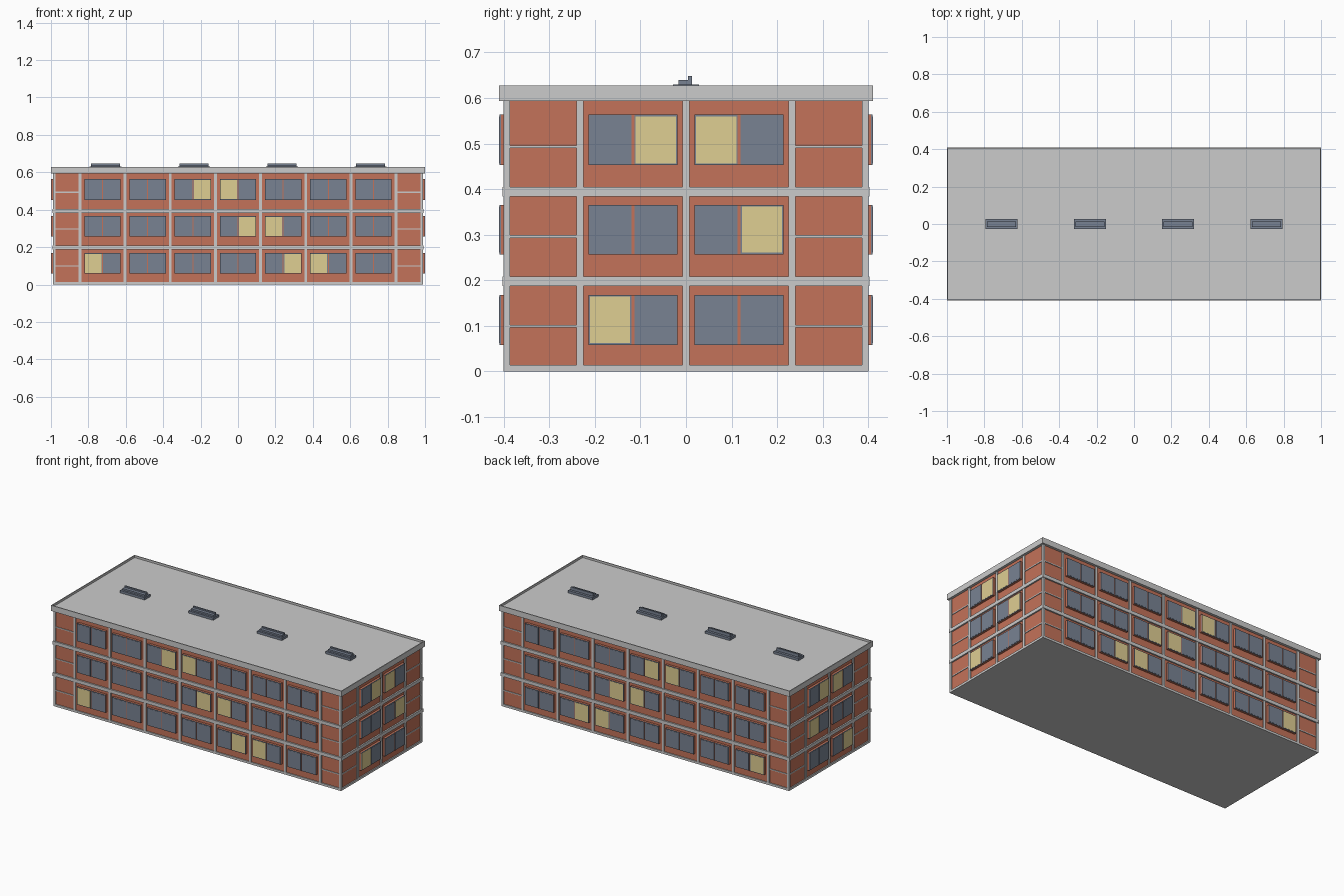
import bpy, bmesh
from mathutils import Matrix, Vector

if "Cube" in bpy.data.objects:
    bpy.data.objects.remove(bpy.data.objects["Cube"])

X, Y = 0.99, 0.40            # outer faces of the concrete grid
BAY, END = 0.2415, 0.233     # bay widths on long and short sides
FLOORS = [(0.113, 0.110), (0.311, 0.109), (0.508, 0.111)]  # window centre z, height


def mat(name, rgb):
    m = bpy.data.materials.new(name)
    m.diffuse_color = (*rgb, 1)
    m.use_nodes = True
    m.node_tree.nodes["Principled BSDF"].inputs["Base Color"].default_value = m.diffuse_color
    return m


brick = mat("brick", (0.55, 0.17, 0.10))
slate = mat("slate", (0.19, 0.225, 0.29))
yellow = mat("lit_glass", (0.74, 0.62, 0.29))


class Part:
    """Collects boxes into one mesh object."""

    def __init__(self, name, material=None):
        self.name, self.material, self.bm = name, material, bmesh.new()

    def box(self, lo, hi):
        lo, hi = Vector(lo), Vector(hi)
        m = Matrix.Translation((lo + hi) / 2) @ Matrix.Diagonal((*(hi - lo), 1))
        return bmesh.ops.create_cube(self.bm, size=1, matrix=m)["verts"]

    def on_walls(self, long_side, u0, u1, z0, z1, d0, d1):
        # box on both opposite walls; d is depth out from the concrete face
        for s in (-1, 1):
            base = Y if long_side else X
            a, b = sorted((s * (base + d0), s * (base + d1)))
            if long_side:
                self.box((u0, a, z0), (u1, b, z1))
            else:
                self.box((a, u0, z0), (b, u1, z1))

    def finish(self):
        me = bpy.data.meshes.new(self.name)
        self.bm.to_mesh(me)
        self.bm.free()
        if self.material:
            me.materials.append(self.material)
        ob = bpy.data.objects.new(self.name, me)
        bpy.context.collection.objects.link(ob)
        return ob


# Brick body and concrete base
p = Part("brick_walls", brick)
p.box((-X + .006, -Y + .006, .005), (X - .006, Y - .006, .60))
p.finish()
p = Part("base_slab")
p.box((-X, -Y, 0), (X, Y, .014))
p.finish()

# Concrete floor bands
p = Part("floor_bands")
for z in (0.198, 0.394):
    p.box((-X - .003, -Y - .003, z - .0105), (X + .003, Y + .003, z + .0105))
p.finish()

# Pillars: corners, then one per bay line
p = Part("pillars")
for sx in (-1, 1):
    for sy in (-1, 1):
        x, y = sorted((sx * X, sx * (X - .014))), sorted((sy * Y, sy * (Y - .014)))
        p.box((x[0], y[0], 0), (x[1], y[1], .60))
for long_side, n, w in ((True, 8, BAY), (False, 3, END)):
    for i in range(n):
        u = (i - (n - 1) / 2) * w
        p.on_walls(long_side, u - .0075, u + .0075, 0, .60, -.02, 0)
p.finish()

# Thin joints across the blank end bays
p = Part("panel_joints")
for z in (0.099, 0.296, 0.493):
    for s in (-1, 1):
        for long_side, a, b in ((True, .845, .98), (False, .233, .39)):
            u0, u1 = sorted((s * a, s * b))
            p.on_walls(long_side, u0, u1, z - .003, z + .003, -.02, -.002)
p.finish()

# Windows: brick surround, two slate sashes, glass; lit = (floor, bay, half)
surround = Part("window_surrounds", brick)
sash = Part("window_sashes", slate)
dark = Part("dark_panes", slate)
light = Part("lit_panes", yellow)
LIT_LONG = {(2, 2, 1), (2, 3, 0), (1, 3, 1), (1, 4, 0), (0, 0, 0), (0, 4, 1), (0, 5, 0)}
LIT_END = {(2, 0, 1), (2, 1, 0), (1, 1, 1), (0, 0, 0)}
for long_side, n, w, lit in ((True, 7, BAY, LIT_LONG), (False, 2, END, LIT_END)):
    for f, (z, h) in enumerate(FLOORS):
        for i in range(n):
            u = (i - (n - 1) / 2) * w
            z0, z1 = z - h / 2, z + h / 2
            surround.on_walls(long_side, u - .0975, u + .0975, z0, z1, -.02, .006)
            for half in (0, 1):
                a, b = ((u - .0975, u - .003), (u + .003, u + .0975))[half]
                sash.on_walls(long_side, a, b, z0, z1, .005, .009)
                glass = light if (f, i, half) in lit else dark
                glass.on_walls(long_side, a + .003, b - .003,
                               z0 + .004, z1 - .004, .006, .010)
for p in (surround, sash, dark, light):
    p.finish()

# Flat roof with a low parapet rim
p = Part("roof")
p.box((-1, -.41, .593), (1, .41, .628))
top = max(p.bm.faces, key=lambda f: f.calc_center_median().z)
bmesh.ops.inset_region(p.bm, faces=[top], thickness=.008)
well = bmesh.ops.extrude_discrete_faces(p.bm, faces=[top])["faces"][0]
bmesh.ops.translate(p.bm, verts=well.verts, vec=(0, 0, -.013))
p.finish()

# Roof vents: flange, low box and raised fin
p = Part("roof_vents", slate)
for x in (-.708, -.236, .236, .708):
    p.box((x - .085, -.028, .610), (x + .085, .028, .630))
    p.box((x - .077, -.016, .625), (x + .077, .013, .640))
    p.box((x - .077, .004, .635), (x + .077, .013, .648))
p.finish()
